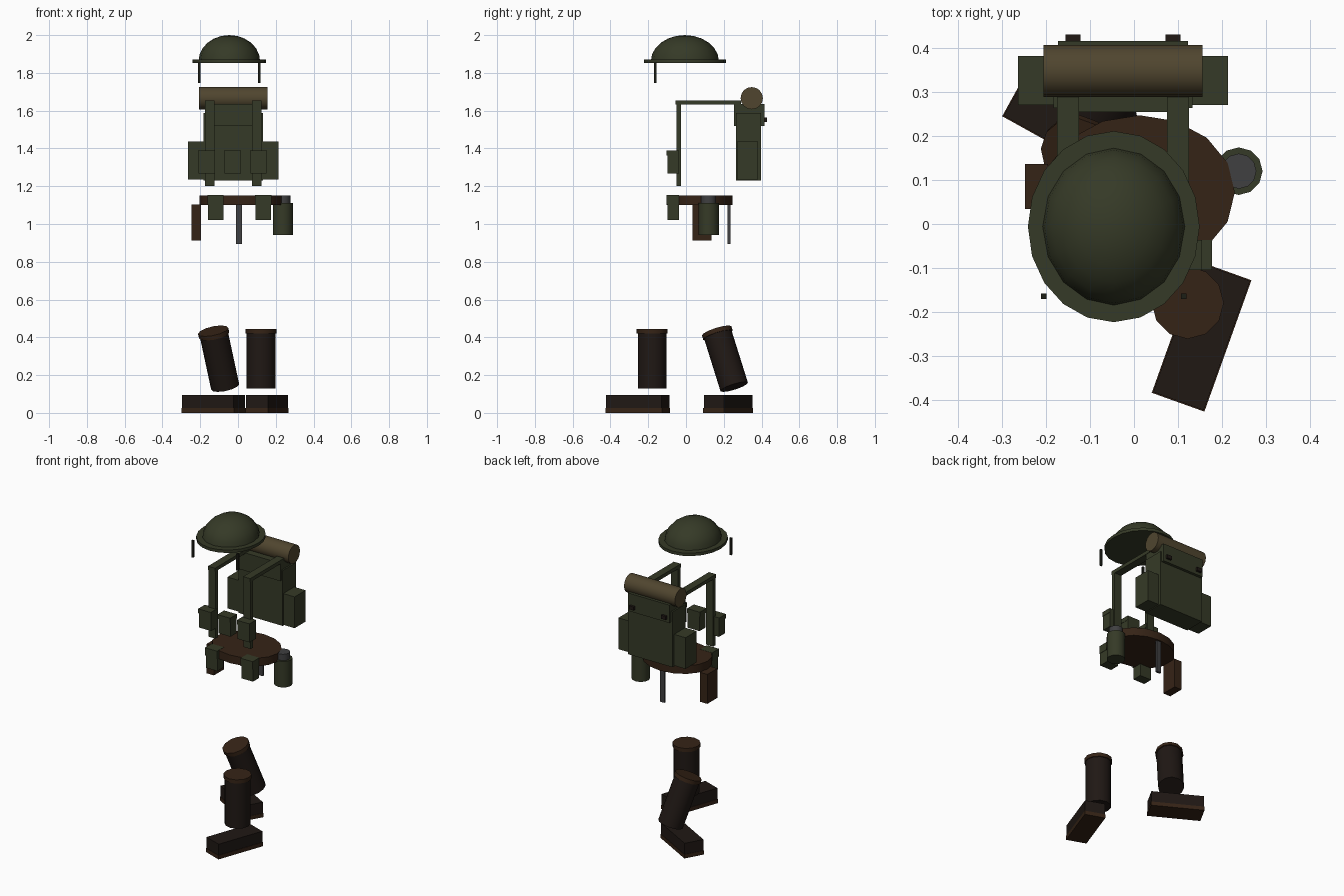
import bpy, bmesh, math
from mathutils import Vector, Matrix

if "Cube" in bpy.data.objects:
    bpy.data.objects.remove(bpy.data.objects["Cube"])


def material(name, rgb):
    m = bpy.data.materials.new(name)
    m.diffuse_color = (*rgb, 1)
    m.use_nodes = True
    m.node_tree.nodes["Principled BSDF"].inputs["Base Color"].default_value = m.diffuse_color
    return m


OLIVE = material("olive", (0.036, 0.042, 0.020))
BROWN = material("brown_leather", (0.036, 0.017, 0.008))
DARK = material("dark_leather", (0.014, 0.009, 0.007))
TAN = material("tan_cloth", (0.080, 0.060, 0.028))
STEEL = material("steel", (0.050, 0.050, 0.052))
STRAP = material("dark_strap", (0.012, 0.013, 0.008))


def finish(bm, name, mat, smooth=False):
    mesh = bpy.data.meshes.new(name)
    bm.to_mesh(mesh)
    bm.free()
    ob = bpy.data.objects.new(name, mesh)
    bpy.context.collection.objects.link(ob)
    mesh.materials.append(mat)
    if smooth:
        bpy.ops.object.select_all(action='DESELECT')
        ob.select_set(True)
        bpy.context.view_layer.objects.active = ob
        bpy.ops.object.shade_smooth_by_angle(angle=math.radians(40))
    return ob


def box(name, x, y, z, mat, turn=0):
    """Box from (min, max) ranges, turned about its own vertical axis."""
    bm = bmesh.new()
    bmesh.ops.create_cube(bm, size=1)
    r = (x, y, z)
    centre = Vector([(a + b) / 2 for a, b in r])
    size = Vector([b - a for a, b in r])
    bm.transform(Matrix.Translation(centre) @ Matrix.Rotation(math.radians(turn), 4, 'Z')
                 @ Matrix.Diagonal(size).to_4x4())
    return finish(bm, name, mat)


def tube(name, start, end, rx, mat, sides=12, ry=None):
    """Closed cylinder between two points, optionally elliptical."""
    start, end = Vector(start), Vector(end)
    axis = end - start
    bm = bmesh.new()
    bmesh.ops.create_cone(bm, cap_ends=True, segments=sides, radius1=1, radius2=1, depth=axis.length)
    bm.transform(Matrix.Translation((start + end) / 2)
                 @ axis.to_track_quat('Z', 'Y').to_matrix().to_4x4()
                 @ Matrix.Diagonal((rx, ry or rx, 1, 1)))
    return finish(bm, name, mat, True)


def around(c, half):
    return (c - half, c + half)


# Helmet: half-ellipsoid dome, flat brim, chin straps
HX, HY = -0.046, -0.006
bm = bmesh.new()
bmesh.ops.create_uvsphere(bm, u_segments=16, v_segments=12, radius=1)
bmesh.ops.delete(bm, geom=[v for v in bm.verts if v.co.z < -0.01], context='VERTS')
bm.transform(Matrix.Translation((HX, HY, 1.862)) @ Matrix.Diagonal((0.163, 0.180, 0.138, 1)))
finish(bm, "helmet_dome", OLIVE, True)


def oval(name, c, rx, ry, z0, z1, mat, sides):
    bm = bmesh.new()
    bmesh.ops.create_cone(bm, cap_ends=True, segments=sides, radius1=1, radius2=1, depth=z1 - z0)
    bm.transform(Matrix.Translation((*c, (z0 + z1) / 2)) @ Matrix.Diagonal((rx, ry, 1, 1)))
    return finish(bm, name, mat, True)


oval("helmet_brim", (HX, HY), 0.195, 0.217, 1.853, 1.872, OLIVE, 20)
for s in (-1, 1):
    box("chin_strap", around(HX + s * 0.159, 0.0065), around(-0.164, 0.0065), (1.747, 1.855), STRAP)

# Backpack: body, lid, side pockets, buckles, bedroll
PX = -0.025
box("pack_body", around(PX, 0.158), (0.264, 0.398), (1.231, 1.587), OLIVE)
box("pack_lid", around(PX, 0.148), (0.254, 0.416), (1.520, 1.635), OLIVE)
for s in (-1, 1):
    box("pack_pocket", around(PX + s * 0.194, 0.045), (0.270, 0.382), (1.236, 1.437), OLIVE)
    box("pack_buckle", around(PX + s * 0.114, 0.017), (0.410, 0.430), (1.540, 1.563), DARK)
tube("bedroll", (PX - 0.181, 0.348, 1.666), (PX + 0.181, 0.348, 1.666), 0.059, TAN, 16)

# Shoulder straps: over the shoulder, then down the chest
for s in (-1, 1):
    x = around(PX + s * 0.125, 0.025)
    box("shoulder_strap_top", x, (-0.055, 0.290), (1.632, 1.655), OLIVE)
    box("shoulder_strap_front", x, (-0.050, -0.026), (1.200, 1.650), OLIVE)


# Ammunition pouches with lids, on chest and belt
def pouch(name, x, z0, z1, lid, half):
    box(name, around(x, half - 0.002), (-0.098, -0.036), (z0, z1 - 0.005), OLIVE)
    box(name + "_lid", around(x, half), (-0.104, -0.036), (z1 - lid, z1), OLIVE)


for x in (-0.166, -0.028, 0.109):
    pouch("chest_pouch", x, 1.268, 1.390, 0.028, 0.045)
for x in (-0.119, 0.134):
    pouch("belt_pouch", x, 1.022, 1.153, 0.050, 0.043)

# Belt and everything hung from it
oval("belt", (0.012, 0.072), 0.217, 0.175, 1.100, 1.152, BROWN, 16)
box("holster", (-0.247, -0.195), (0.034, 0.136), (0.913, 1.102), BROWN)
tube("canteen", (0.238, 0.120, 0.943), (0.238, 0.120, 1.110), 0.054, OLIVE)
tube("canteen_cap", (0.238, 0.120, 1.105), (0.238, 0.120, 1.150), 0.040, STEEL)
box("scabbard", (-0.010, 0.022), (0.221, 0.235), (0.894, 1.125), STEEL)


# Boots: shaft with cuff over a turned foot and sole
def boot(ankle, knee, foot, turn):
    ankle, knee = Vector(ankle), Vector(knee)
    tube("boot_shaft", ankle, knee, 0.076, DARK)
    up = (knee - ankle).normalized()
    tube("boot_cuff", knee - up * 0.022, knee + up * 0.002, 0.082, BROWN)
    x, y = foot
    box("boot_foot", around(x, 0.061), around(y, 0.156), (0.020, 0.096), DARK, turn)
    box("boot_sole", around(x, 0.0635), around(y, 0.1585), (0, 0.025), BROWN, turn)


boot((0.122, -0.179, 0.128), (0.122, -0.179, 0.443), (0.1535, -0.2555), -19.7)
boot((-0.068, 0.255, 0.138), (-0.131, 0.163, 0.432), (-0.130, 0.2235), 61)
